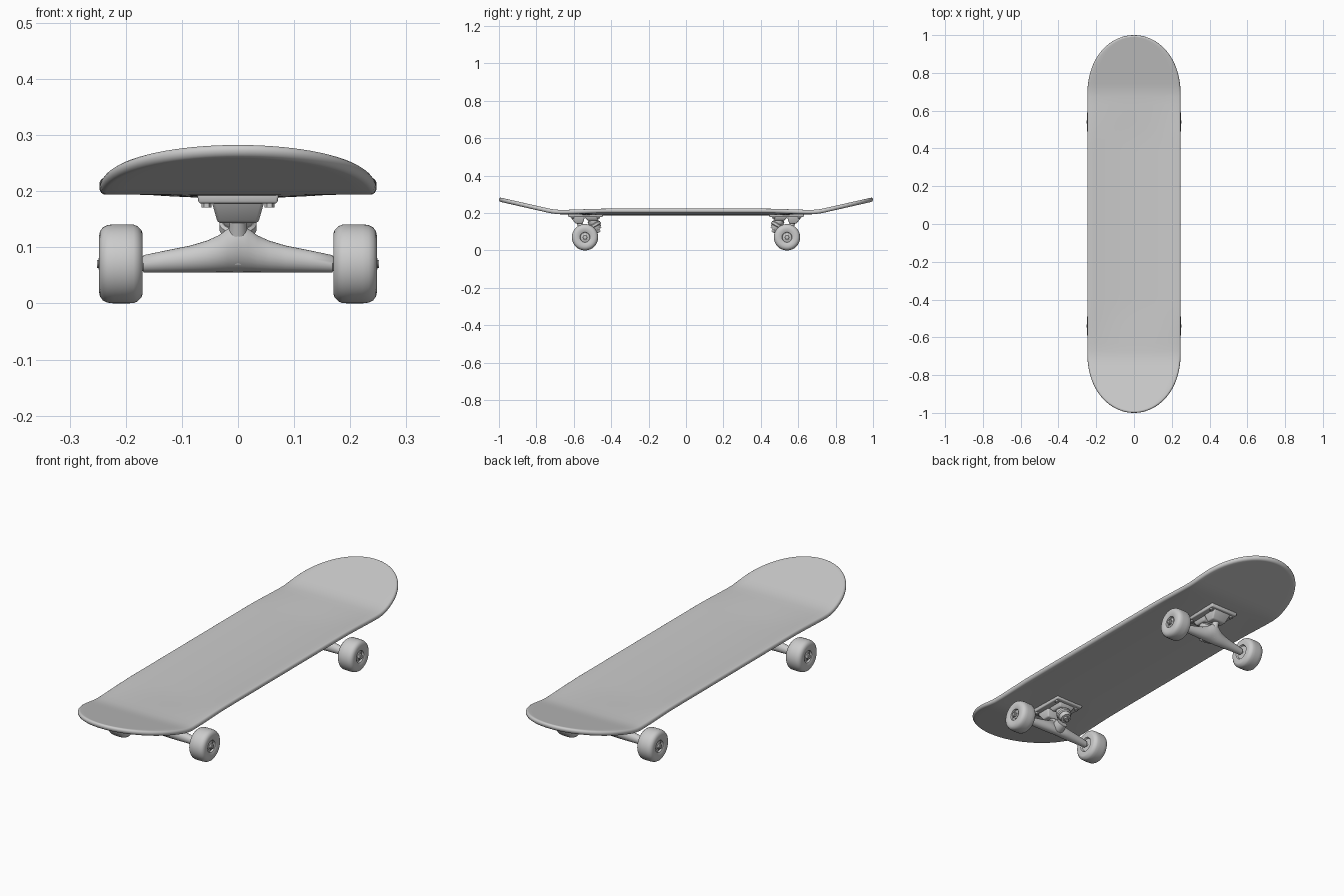
import bpy, bmesh, math
from mathutils import Vector, Matrix

if "Cube" in bpy.data.objects:
    bpy.data.objects.remove(bpy.data.objects["Cube"])

truck_parts = []
TRUCK_Y = -0.54


def finish(name, bm, angle=35, truck=True):
    bmesh.ops.remove_doubles(bm, verts=bm.verts, dist=1e-5)
    bmesh.ops.recalc_face_normals(bm, faces=bm.faces)
    me = bpy.data.meshes.new(name)
    bm.to_mesh(me)
    bm.free()
    ob = bpy.data.objects.new(name, me)
    bpy.context.collection.objects.link(ob)
    bpy.ops.object.select_all(action='DESELECT')
    ob.select_set(True)
    bpy.context.view_layer.objects.active = ob
    bpy.ops.object.shade_smooth_by_angle(angle=math.radians(angle))
    if truck:
        truck_parts.append(ob)
    return ob


def skin(bm, rings, cap=True):
    vs = [[bm.verts.new(p) for p in r] for r in rings]
    n = len(vs[0])
    for a, b in zip(vs, vs[1:]):
        for i in range(n):
            bm.faces.new((a[i], a[(i + 1) % n], b[(i + 1) % n], b[i]))
    if cap:
        bm.faces.new(vs[0])
        bm.faces.new(vs[-1])


def lathe(name, profile, origin, axis, seg=32, angle=35):
    # profile: (radius, distance along axis)
    q = Vector(axis).to_track_quat('Z', 'Y')
    rings = []
    for r, h in profile:
        rings.append([Vector(origin) + q @ Vector((r * math.cos(t), r * math.sin(t), h))
                      for t in (2 * math.pi * i / seg for i in range(seg))])
    bm = bmesh.new()
    skin(bm, rings)
    return finish(name, bm, angle)


def block(name, low, high, z0, z1, bevel):
    # tapered box from (x half-width, y min, y max) at z0 to the same at z1
    bm = bmesh.new()
    skin(bm, [[(-w, a, z), (w, a, z), (w, b, z), (-w, b, z)]
              for (w, a, b), z in ((low, z0), (high, z1))])
    bmesh.ops.bevel(bm, geom=list(bm.edges), offset=bevel, segments=3,
                    profile=0.5, affect='EDGES')
    return finish(name, bm)


# Deck: pill outline, concave middle, kicked ends, rounded rim
def smooth(t):
    t = min(1, max(0, t))
    return t * t * (3 - 2 * t)


def deck_z(x, y):
    a = abs(y)
    ramp = smooth((a - 0.42) / 0.28)
    t = max(0, a - 0.66)
    kick = 0.227 * (t * t / 0.16 if t < 0.08 else t - 0.04)
    return 0.199 + 0.006 * ramp + 0.014 * (1 - ramp) * (x / 0.247) ** 2 + kick


def outline_row(y, d):
    t = max(0, (abs(y) - 0.68) / 0.32)
    return (0.247 - d) * math.sqrt(max(0, 1 - t ** 2.2)), y * (1 - d)


half = [0.68 * i / 16 for i in range(16)] + \
       [0.68 + 0.32 * math.sin(math.pi / 2 * i / 20) for i in range(21)]
rows = [-y for y in reversed(half[1:])] + half
COLS, THICK, RIM = 16, 0.023, 0.010


def deck_point(y, s, d, h):
    w, yy = outline_row(y, d)
    return Vector((w * s, yy, deck_z(w * s, yy) + h))


bm = bmesh.new()
for h in (THICK / 2, -THICK / 2):
    grid = [[bm.verts.new(deck_point(y, -1 + 2 * c / COLS, RIM, h))
             for c in range(COLS + 1)] for y in rows]
    for a, b in zip(grid, grid[1:]):
        for c in range(COLS):
            bm.faces.new((a[c], a[c + 1], b[c + 1], b[c]))
rim = []
for k in range(9):
    t = math.pi * (k / 8 - 0.5)
    d, h = RIM * (1 - math.cos(t)), THICK / 2 * math.sin(t)
    rim.append([deck_point(y, 1, d, h) for y in rows] +
               [deck_point(y, -1, d, h) for y in reversed(rows[1:-1])])
skin(bm, rim, cap=False)
bmesh.ops.remove_doubles(bm, verts=bm.verts, dist=1e-5)
bmesh.ops.dissolve_degenerate(bm, edges=bm.edges, dist=1e-5)
finish("deck", bm, 50, truck=False)

# Truck base plate, pivot housing and kingpin seat
Y = TRUCK_Y
block("base_plate", (0.070, Y - 0.088, Y + 0.094), (0.073, Y - 0.091, Y + 0.097), 0.178, 0.195, 0.004)
block("pivot_housing", (0.036, Y - 0.050, Y - 0.012), (0.047, Y - 0.080, Y + 0.000), 0.143, 0.182, 0.006)
block("kingpin_seat", (0.034, Y + 0.014, Y + 0.068), (0.044, Y - 0.004, Y + 0.080), 0.160, 0.182, 0.006)
for sx in (-1, 1):
    for dy in (-0.066, 0.072):
        lathe("mounting_nut", [(0.009, 0), (0.009, 0.009)],
              (sx * 0.056, Y + dy, 0.171), (0, 0, 1), 6)

# Kingpin stack leaning towards the middle of the board
pin = Vector((0, Y + 0.036, 0.168))
lean = Vector((0, 0.038, -0.070))
lathe("upper_bushing", [(0.022, 0), (0.028, 0.006), (0.028, 0.022), (0.024, 0.030)], pin, lean)
lathe("hanger_yoke", [(0.028, 0.026), (0.033, 0.030), (0.033, 0.042), (0.028, 0.046)], pin, lean)
lathe("lower_bushing", [(0.027, 0.044), (0.027, 0.052), (0.020, 0.063)], pin, lean)
lathe("bushing_washer", [(0.023, 0.062), (0.023, 0.066)], pin, lean)
lathe("kingpin_nut", [(0.014, 0.066), (0.014, 0.076)], pin, lean, 6)
lathe("kingpin", [(0.008, 0), (0.008, 0.082)], pin, lean, 16)

# Hanger: lofted cross-sections (x, top z, depth, lean)
half_sections = [(0.172, 0.080, 0.009, 0), (0.168, 0.086, 0.015, 0), (0.13, 0.094, 0.018, 0),
                 (0.085, 0.103, 0.022, 0.05), (0.055, 0.112, 0.026, 0.12),
                 (0.035, 0.121, 0.029, 0.2), (0.018, 0.133, 0.030, 0.3)]
sections = [(-x, a, b, c) for x, a, b, c in half_sections] + [(0, 0.141, 0.030, 0.32)] + half_sections[::-1]
rings = []
for x, top, depth, shear in sections:
    ring = []
    bottom = 0.062 if abs(x) > 0.17 else 0.055
    for i in range(24):
        t = 2 * math.pi * i / 24
        v = (math.sin(t) + 1) / 2
        z = bottom + (top - bottom) * v
        narrow = 1 - 0.35 * v * min(1, shear * 4)
        ring.append((x, Y + depth * narrow * math.cos(t) - shear * (z - 0.07), z))
    rings.append(ring)
bm = bmesh.new()
skin(bm, rings)
finish("hanger", bm, 50)
lathe("hanger_arm", [(0.024, 0), (0.030, 0.012), (0.026, 0.045)], (0, Y, 0.082), (0, 0.9, 0.45))
lathe("pivot", [(0.026, 0), (0.018, 0.04), (0.013, 0.085)], (0, Y + 0.002, 0.08), (0, -0.4, 0.85))

# Wheels with recessed hubs, bearings, axle and nuts
wheel = [(0.012, 0.178), (0.030, 0.178), (0.034, 0.171), (0.054, 0.170), (0.060, 0.172),
         (0.067, 0.179), (0.070, 0.186), (0.0705, 0.200), (0.0705, 0.222), (0.069, 0.233),
         (0.065, 0.241), (0.058, 0.246), (0.048, 0.248), (0.034, 0.246), (0.027, 0.243),
         (0.025, 0.234), (0.012, 0.234)]
for sx in (-1, 1):
    c, ax = (0, Y, 0.0705), (sx, 0, 0)
    lathe("wheel", wheel, c, ax, 48, 40)
    lathe("bearing", [(0.019, 0.232), (0.019, 0.238), (0.016, 0.240)], c, ax)
    lathe("axle_nut", [(0.013, 0.236), (0.013, 0.247), (0.011, 0.249)], c, ax, 6)
lathe("axle", [(0.007, -0.251), (0.007, 0.251)], (0, Y, 0.0705), (1, 0, 0), 16)

# Rear truck: the front truck turned half a circle
for ob in list(truck_parts):
    twin = ob.copy()
    twin.name = "rear_" + ob.name
    ob.name = "front_" + ob.name
    twin.matrix_world = Matrix.Rotation(math.pi, 4, 'Z')
    bpy.context.collection.objects.link(twin)
